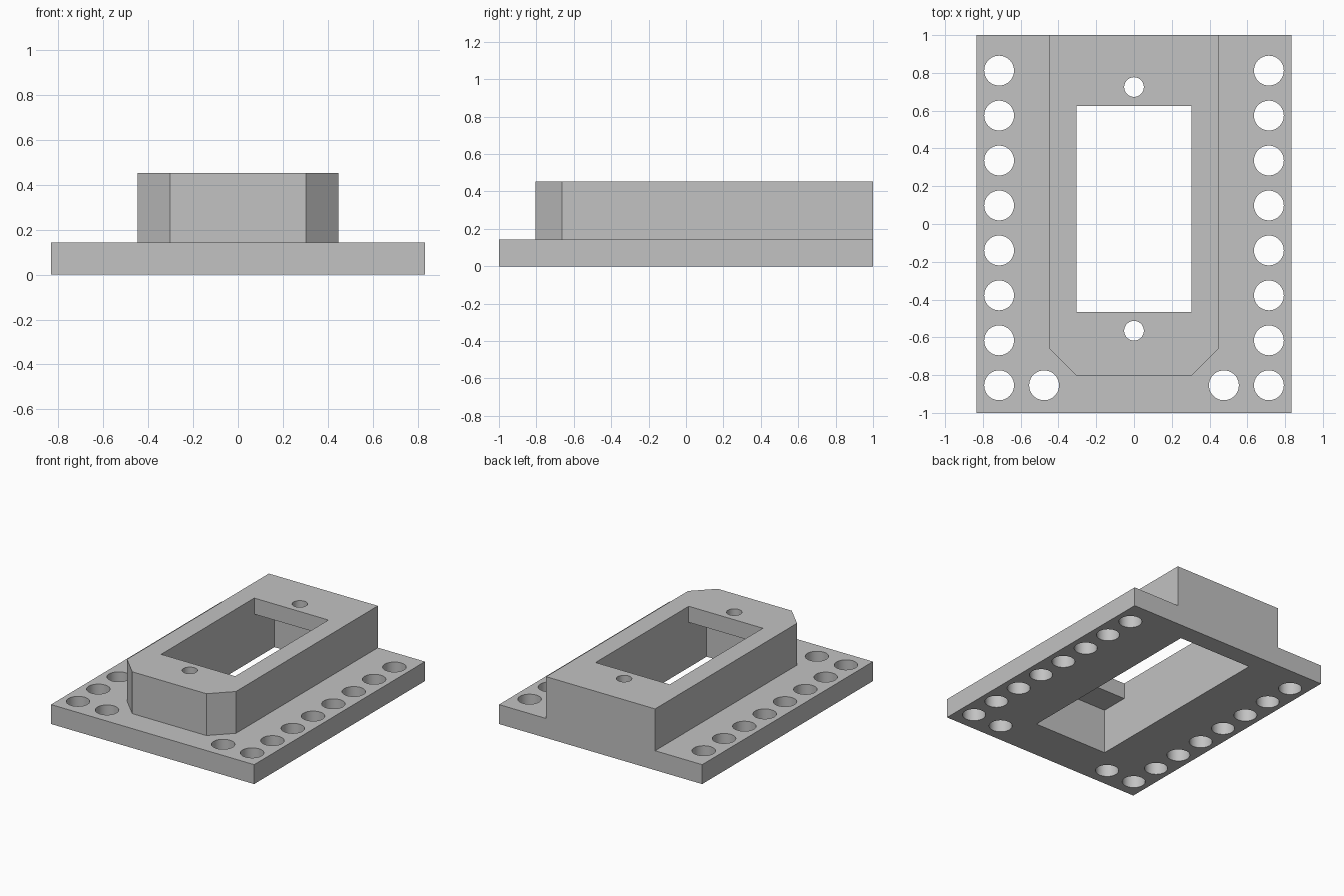
import bpy, bmesh, math

cube = bpy.data.objects.get("Cube")
if cube:
    bpy.data.objects.remove(cube, do_unlink=True)

grey = bpy.data.materials.new("light grey")
grey.use_nodes = True
grey.diffuse_color = (0.54, 0.54, 0.54, 1)
grey.node_tree.nodes["Principled BSDF"].inputs["Base Color"].default_value = (0.54, 0.54, 0.54, 1)


def prism(name, outline, z0, z1):
    """Extrude an outline, listed counter-clockwise, from z0 to z1."""
    bm = bmesh.new()
    low = [bm.verts.new((x, y, z0)) for x, y in outline]
    high = [bm.verts.new((x, y, z1)) for x, y in outline]
    bm.faces.new(low[::-1])
    bm.faces.new(high)
    n = len(outline)
    for i in range(n):
        j = (i + 1) % n
        bm.faces.new((low[i], low[j], high[j], high[i]))
    mesh = bpy.data.meshes.new(name)
    bm.to_mesh(mesh)
    bm.free()
    mesh.materials.append(grey)
    obj = bpy.data.objects.new(name, mesh)
    bpy.context.collection.objects.link(obj)
    return obj


def box(name, half_x, y0, y1, z0, z1):
    return prism(name, [(-half_x, y0), (half_x, y0), (half_x, y1), (-half_x, y1)], z0, z1)


def drill(name, x, y, radius):
    turns = [2 * math.pi * i / 48 for i in range(48)]
    ring = [(x + radius * math.cos(a), y + radius * math.sin(a)) for a in turns]
    return prism(name, ring, -0.2, 0.7)


def combine(target, tool, operation):
    """Apply a boolean and discard the tool object."""
    tool.hide_render = True
    mod = target.modifiers.new(operation.lower(), "BOOLEAN")
    mod.operation = operation
    mod.solver = "EXACT"
    mod.object = tool
    bpy.context.view_layer.objects.active = target
    bpy.ops.object.modifier_apply(modifier=mod.name)
    bpy.data.objects.remove(tool, do_unlink=True)


PLATE_TOP, HOUSING_TOP, LEDGE_UNDERSIDE = 0.144, 0.454, 0.335
PITCH = 0.238

# Base plate, fused with the raised housing that has two clipped front corners
body = box("mounting_body", 0.833, -1, 1, 0, PLATE_TOP)
housing = prism("housing", [(-0.304, -0.805), (0.304, -0.805), (0.447, -0.662),
                            (0.447, 1), (-0.447, 1), (-0.447, -0.662)], 0.05, HOUSING_TOP)
combine(body, housing, "UNION")

# Long pocket from below, and the shorter window above it that leaves two ledges
combine(body, box("pocket", 0.304, -0.676, 0.862, -0.2, LEDGE_UNDERSIDE), "DIFFERENCE")
combine(body, box("window", 0.304, -0.466, 0.625, 0.2, 0.7), "DIFFERENCE")

# Screw holes through the ledges
for y in (-0.565, 0.725):
    combine(body, drill("screw_hole", 0, y, 0.052), "DIFFERENCE")

# Rows of holes along both sides, with one extra at each front corner
front_y = -0.854
for side in (-1, 1):
    spots = [(3 * PITCH, front_y + i * PITCH) for i in range(8)] + [(2 * PITCH, front_y)]
    for x, y in spots:
        combine(body, drill("plate_hole", side * x, y, 0.079), "DIFFERENCE")

# Smooth hole walls, sharp edges elsewhere
bpy.ops.object.select_all(action="DESELECT")
body.select_set(True)
bpy.context.view_layer.objects.active = body
bpy.ops.object.shade_smooth_by_angle(angle=math.radians(30))
